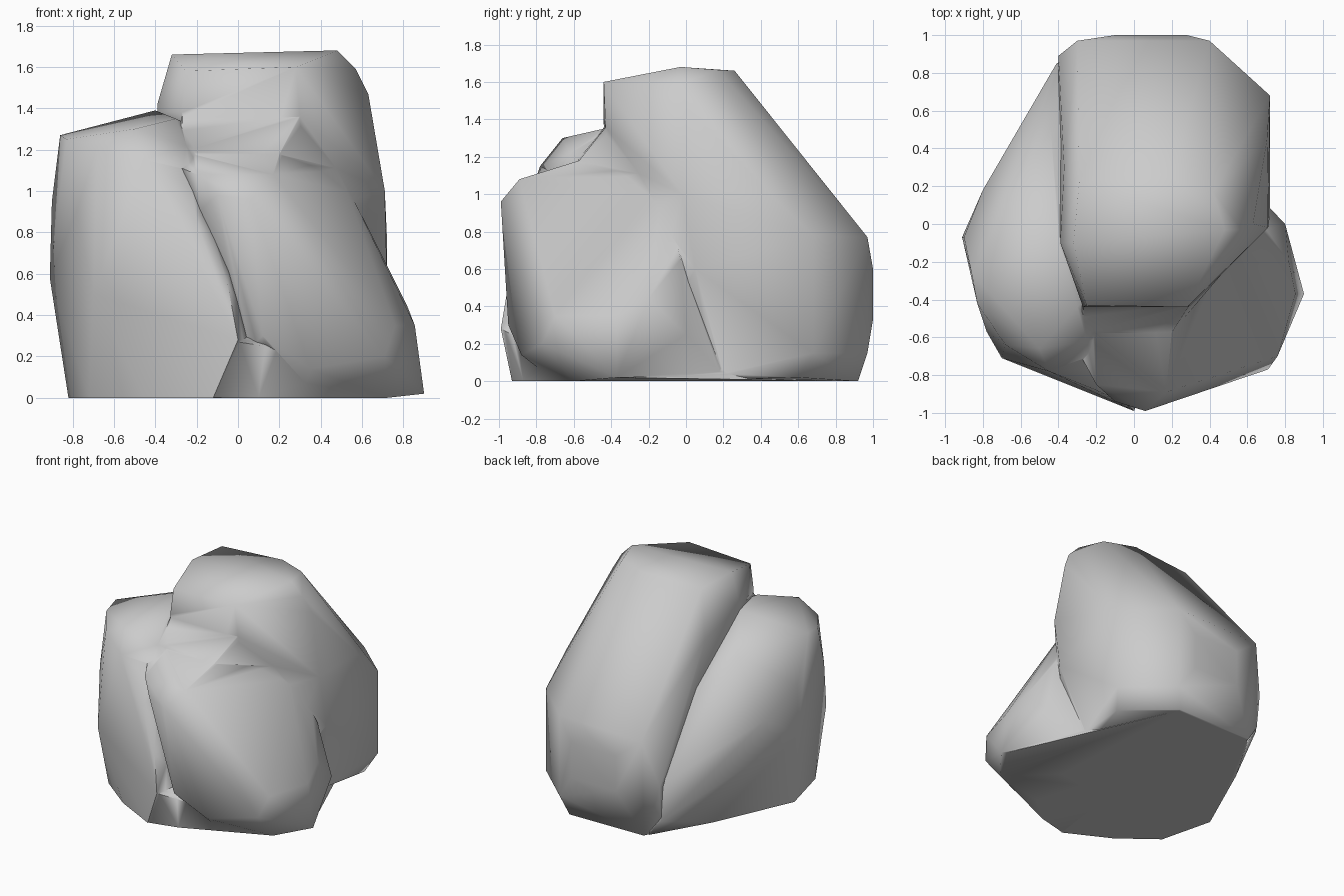
import bpy, bmesh, math


def hull(name, points):
    """Chiselled stone lump: convex hull of a few corner points."""
    bm = bmesh.new()
    for p in points:
        bm.verts.new(p)
    res = bmesh.ops.convex_hull(bm, input=bm.verts)
    junk = {v for v in res["geom_interior"] + res["geom_unused"]
            if isinstance(v, bmesh.types.BMVert)}
    bmesh.ops.delete(bm, geom=list(junk), context='VERTS')
    bmesh.ops.recalc_face_normals(bm, faces=bm.faces)
    me = bpy.data.meshes.new(name)
    bm.to_mesh(me)
    bm.free()
    ob = bpy.data.objects.new(name, me)
    bpy.context.collection.objects.link(ob)
    return ob


# Tall rear block with sloping back
rock = hull("boulder", [
    (-.25, -.43, 1.58), (.28, -.44, 1.60), (-.32, -.1, 1.66), (-.29, .22, 1.65),
    (.48, -.03, 1.68), (.42, .17, 1.665), (.2, .26, 1.66), (.57, -.03, 1.59),
    (.63, 0, 1.47), (-.27, -.44, 1.38), (.30, -.43, 1.36), (-.39, -.1, 1.42),
    (.55, -.15, 1.3), (.71, -.02, 1.0), (.705, .45, 1.0), (.72, .68, .78),
    (.72, .68, .15), (.72, .05, .6), (.4, .97, .77), (-.3, .97, .75),
    (.28, 1, .6), (-.1, 1, .6), (.28, 1, .33), (-.1, 1, .33), (.4, .97, .15),
    (-.4, .89, .4), (-.39, .87, .15), (-.37, .3, 1.3), (.66, .6, .02),
    (.61, .2, .04), (.35, .92, 0), (-.28, .91, 0), (-.4, .3, 0),
    (.4, -.3, 0), (-.2, -.4, 0)])

# Lower block on the left, reaching round to front and back
left = hull("left_block", [
    (-.86, -.26, 1.27), (-.83, -.42, 1.25), (-.60, .24, 1.22), (-.4, -.1, 1.39),
    (-.3, -.44, 1.35), (-.5, -.66, 1.30), (-.68, -.64, 1.22), (-.45, -.78, 1.15),
    (-.25, -.62, 1.22), (-.91, -.07, .58), (-.90, -.07, .95), (-.8, .18, .75),
    (-.57, .47, .75), (-.78, -.57, .9), (-.70, -.71, .5), (-.82, -.15, 0),
    (-.72, -.55, 0), (-.45, -.76, 0), (-.12, -.93, 0), (0, -.99, .28),
    (-.05, -.945, .55), (-.2, -.88, .85), (-.55, .45, 0), (-.41, .85, .42),
    (-.44, .5, .95), (-.39, .86, .12), (-.3, .88, 0), (0, 0, 0),
    (.2, -.5, .1), (0, -.1, 1.2)])

# Leaning slab across the front right
slab = hull("front_slab", [
    (-.22, -.56, 1.18), (.2, -.57, 1.18), (.2, -.3, 1.18), (-.27, -.72, 1.11),
    (-.2, -.85, 1.08), (.17, -.89, 1.08), (-.10, -.94, .98), (.06, -.99, .96),
    (.76, -.70, .35), (.71, -.77, .20), (.35, -.88, .14), (.12, -.95, .3),
    (.9, -.37, .02), (.855, -.37, .35), (.80, 0, .25), (.82, -.2, .44),
    (.70, -.03, .65), (.49, -.12, 1.1), (.72, -.6, 0), (.3, -.7, 0),
    (.61, .2, .03), (-.1, -.6, .1), (.1, 0, 0), (-.2, -.4, .8)])

# Steep shoulder between slab and tall block
shoulder = hull("shoulder", [
    (-.27, -.42, 1.38), (.3, -.42, 1.37), (-.26, -.575, 1.19), (.2, -.575, 1.175),
    (.52, -.2, 1.1), (-.3, -.6, 1.1), (.2, -.3, 1.0), (.3, -.1, 1.3),
    (-.25, -.1, 1.3)])

# Flat foot closing the gaps underneath
foot = hull("foot", [
    (-.8, -.15, 0), (-.72, -.54, 0), (-.44, -.75, 0), (-.12, -.925, 0),
    (.1, -.87, 0), (.72, -.6, 0), (.88, -.37, .02), (.61, .2, .03),
    (.35, .9, 0), (-.28, .9, 0), (-.54, .42, 0), (-.4, -.3, .4),
    (.3, -.3, .4), (.3, .5, .4), (-.2, .5, .4), (0, -.97, .27),
    (.13, -.93, .25)])

# Fuse the lumps into one stone
for part in (left, slab, shoulder, foot):
    mod = rock.modifiers.new("fuse", 'BOOLEAN')
    mod.operation = 'UNION'
    mod.solver = 'EXACT'
    mod.object = part
    bpy.context.view_layer.objects.active = rock
    bpy.ops.object.modifier_apply(modifier=mod.name)
    bpy.data.objects.remove(part)

# Worn, softly shaded facets
bpy.ops.object.select_all(action='DESELECT')
rock.select_set(True)
bpy.context.view_layer.objects.active = rock
bpy.ops.object.shade_smooth_by_angle(angle=math.radians(70))
